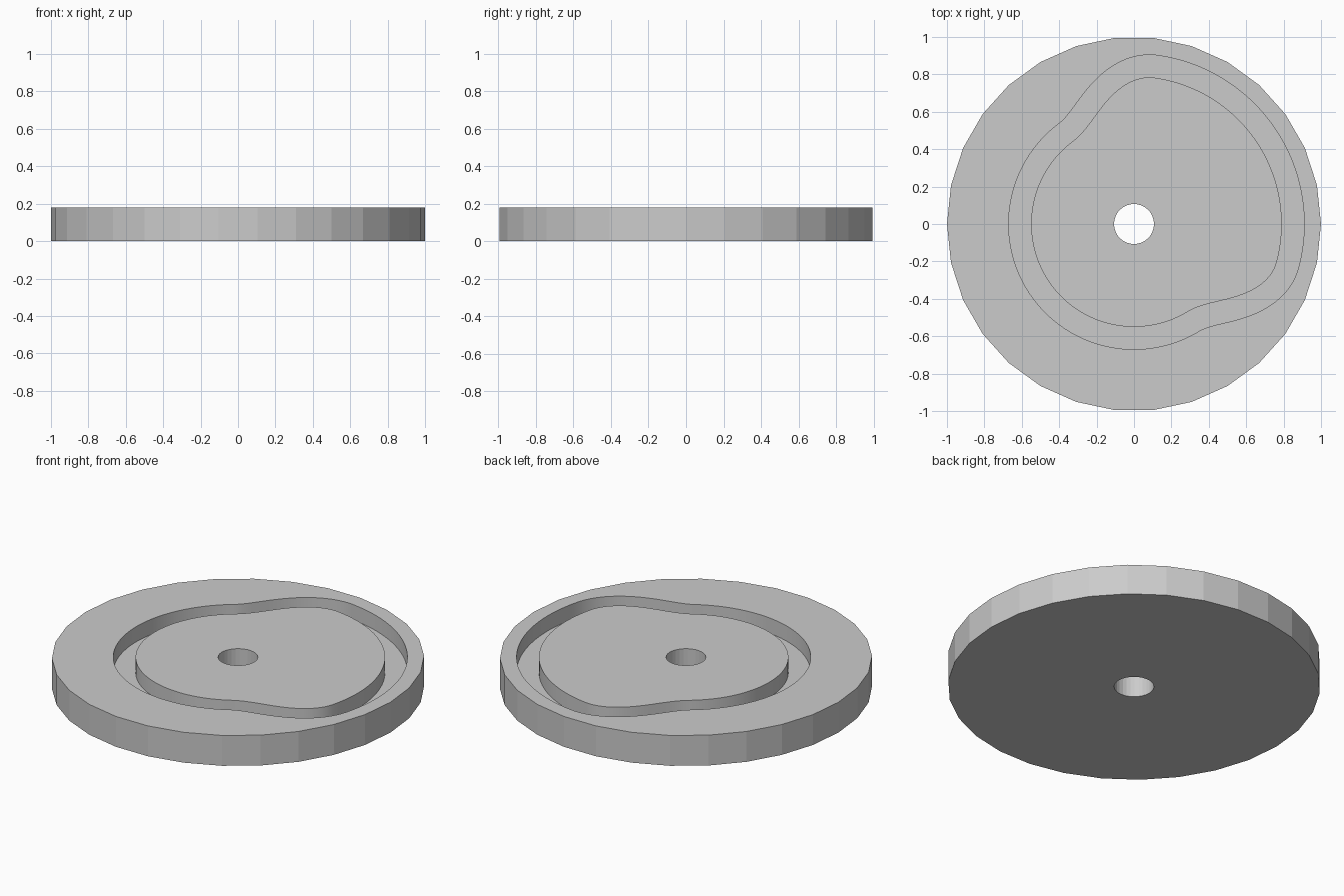
import bpy, bmesh
from math import sin, cos, pi, radians
from mathutils import Vector

cube = bpy.data.objects.get("Cube")
if cube:
    bpy.data.objects.remove(cube)

THICK, DEPTH, HALF_WIDTH = 0.18, 0.09, 0.06
LOW, HIGH = 0.61, 0.85          # radii of the two dwells of the track

grey = bpy.data.materials.new("plain grey")
grey.use_nodes = True
colour = (0.6, 0.6, 0.6, 1)
grey.diffuse_color = colour
grey.node_tree.nodes["Principled BSDF"].inputs["Base Color"].default_value = colour


def cylinder(name, radius, low, high, sides):
    """Upright cylinder with a vertex on +x."""
    bm = bmesh.new()
    ring = [bm.verts.new((radius * cos(2 * pi * i / sides),
                          radius * sin(2 * pi * i / sides), low)) for i in range(sides)]
    base = bm.faces.new(ring)
    grown = bmesh.ops.extrude_face_region(bm, geom=[base])
    bmesh.ops.translate(bm, vec=(0, 0, high - low),
                        verts=[g for g in grown["geom"] if isinstance(g, bmesh.types.BMVert)])
    return finish(bm, name)


def finish(bm, name):
    bmesh.ops.recalc_face_normals(bm, faces=bm.faces)
    mesh = bpy.data.meshes.new(name)
    bm.to_mesh(mesh)
    bm.free()
    mesh.materials.append(grey)
    obj = bpy.data.objects.new(name, mesh)
    bpy.context.collection.objects.link(obj)
    return obj


def ease(angle, start, end):
    t = min(max((angle - start) / (end - start), 0), 1)
    return (1 - cos(pi * t)) / 2


def track_point(degrees):
    """Centre line of the track: high dwell, fall, low dwell, rise."""
    r = LOW + (HIGH - LOW) * (1 - ease(degrees, 82, 127) - ease(-degrees, 15, 59))
    a = radians(degrees)
    return Vector((r * cos(a), r * sin(a), 0))


def track_cutter(samples=240):
    """Closed ring following the centre line with a constant width."""
    bm = bmesh.new()
    rows = []
    for i in range(samples):
        d = -120 + 360 * i / samples
        tangent = (track_point(d + 0.1) - track_point(d - 0.1)).normalized()
        normal = Vector((tangent.y, -tangent.x, 0))
        rows.append([bm.verts.new(track_point(d) + normal * side * HALF_WIDTH + Vector((0, 0, z)))
                     for side, z in ((-1, THICK - DEPTH), (1, THICK - DEPTH),
                                     (1, THICK + 0.1), (-1, THICK + 0.1))])
    for i in range(samples):
        a, b = rows[i - 1], rows[i]
        for k in range(4):
            bm.faces.new((a[k - 1], a[k], b[k], b[k - 1]))
    return finish(bm, "track_cutter")


# Disc, then the centre bore and the cam track cut from it
disc = cylinder("cam_disc", 1, 0, THICK, 30)
bpy.context.view_layer.objects.active = disc
for cutter in (cylinder("bore_cutter", 0.107, -0.1, THICK + 0.1, 30), track_cutter()):
    cutter.hide_render = True
    mod = disc.modifiers.new("cut", "BOOLEAN")
    mod.operation = "DIFFERENCE"
    mod.solver = "EXACT"
    mod.object = cutter
    bpy.ops.object.modifier_apply(modifier=mod.name)
    bpy.data.objects.remove(cutter)

# Smooth track walls, faceted rim
bpy.ops.object.select_all(action="DESELECT")
disc.select_set(True)
bpy.ops.object.shade_smooth_by_angle(angle=radians(8))
